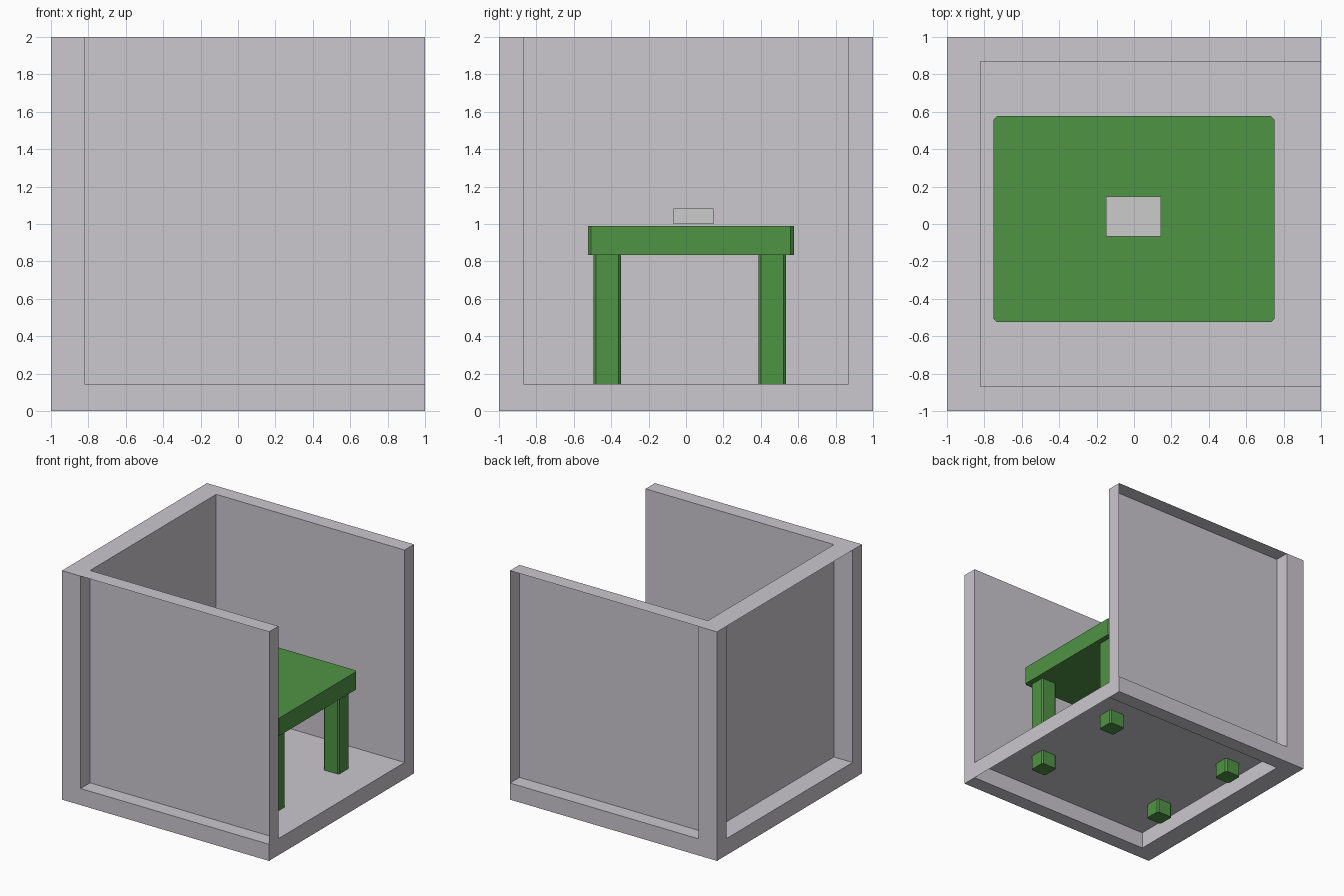
import bpy, bmesh
from itertools import product

if "Cube" in bpy.data.objects:
    bpy.data.objects.remove(bpy.data.objects["Cube"])


def make_object(name, bm, color=None):
    mesh = bpy.data.meshes.new(name)
    bm.to_mesh(mesh)
    bm.free()
    obj = bpy.data.objects.new(name, mesh)
    bpy.context.collection.objects.link(obj)
    if color:
        mat = bpy.data.materials.get(color[0]) or bpy.data.materials.new(color[0])
        mat.diffuse_color = color[1]
        mat.use_nodes = True
        mat.node_tree.nodes["Principled BSDF"].inputs["Base Color"].default_value = mat.diffuse_color
        mesh.materials.append(mat)
    return obj


def block(name, lo, hi, chamfer=0, color=None):
    """Box between two corners, with optional chamfered vertical edges."""
    bm = bmesh.new()
    bmesh.ops.create_cube(bm, size=1)
    for v in bm.verts:
        v.co = [a + (c + 0.5) * (b - a) for a, b, c in zip(lo, hi, v.co)]
    if chamfer:
        edges = [e for e in bm.edges if abs(e.verts[0].co.z - e.verts[1].co.z) > 0.01]
        bmesh.ops.bevel(bm, geom=edges, offset=chamfer, segments=1, affect='EDGES')
    return make_object(name, bm, color)


WALL = ("wall_grey", (0.597, 0.578, 0.617, 1))
GREEN = ("table_green", (0.078, 0.296, 0.058, 1))

# Room: a grid of cells; panels are open on the outside, borders are closed
cuts = [(-1, -0.82, 1), (-1, -0.87, 0.87, 1), (0, 0.145, 2)]
bm = bmesh.new()
for cell in product(range(2), range(3), range(2)):
    border = [cell[0] == 0, cell[1] != 1, cell[2] == 0]
    if not any(border):
        continue                                   # the room's empty interior
    panel = sum(border) == 1
    for axis, side in product(range(3), (0, 1)):
        k = cell[axis] + side
        outer = k in (0, len(cuts[axis]) - 1)
        keep = not (outer and border[axis]) if panel else outer
        if not keep:
            continue
        u, v = (axis + 1) % 3, (axis + 2) % 3
        corners = []
        for du, dv in ((0, 0), (1, 0), (1, 1), (0, 1)):
            co = [0, 0, 0]
            co[axis] = cuts[axis][k]
            co[u] = cuts[u][cell[u] + du]
            co[v] = cuts[v][cell[v] + dv]
            corners.append(bm.verts.new(co))
        bm.faces.new(corners if side else corners[::-1])
bmesh.ops.remove_doubles(bm, verts=bm.verts, dist=0.0001)
make_object("room_walls_and_floor", bm, WALL)

# Table top
block("table_top", (-0.75, -0.525, 0.835), (0.75, 0.577, 0.99), 0.018, GREEN)

# Table legs, passing down through the floor
for sx, sy in product((-1, 1), (-1, 1)):
    x, y = 0.627 * sx, 0.02 + 0.441 * sy
    name = f"{'front' if sy < 0 else 'back'}_{'left' if sx < 0 else 'right'}_leg"
    block(name, (x - 0.075, y - 0.073, 0.02), (x + 0.075, y + 0.073, 0.835), 0.012, GREEN)

# Small box resting on the table
block("small_box", (-0.15, -0.067, 1.0), (0.145, 0.147, 1.082))
